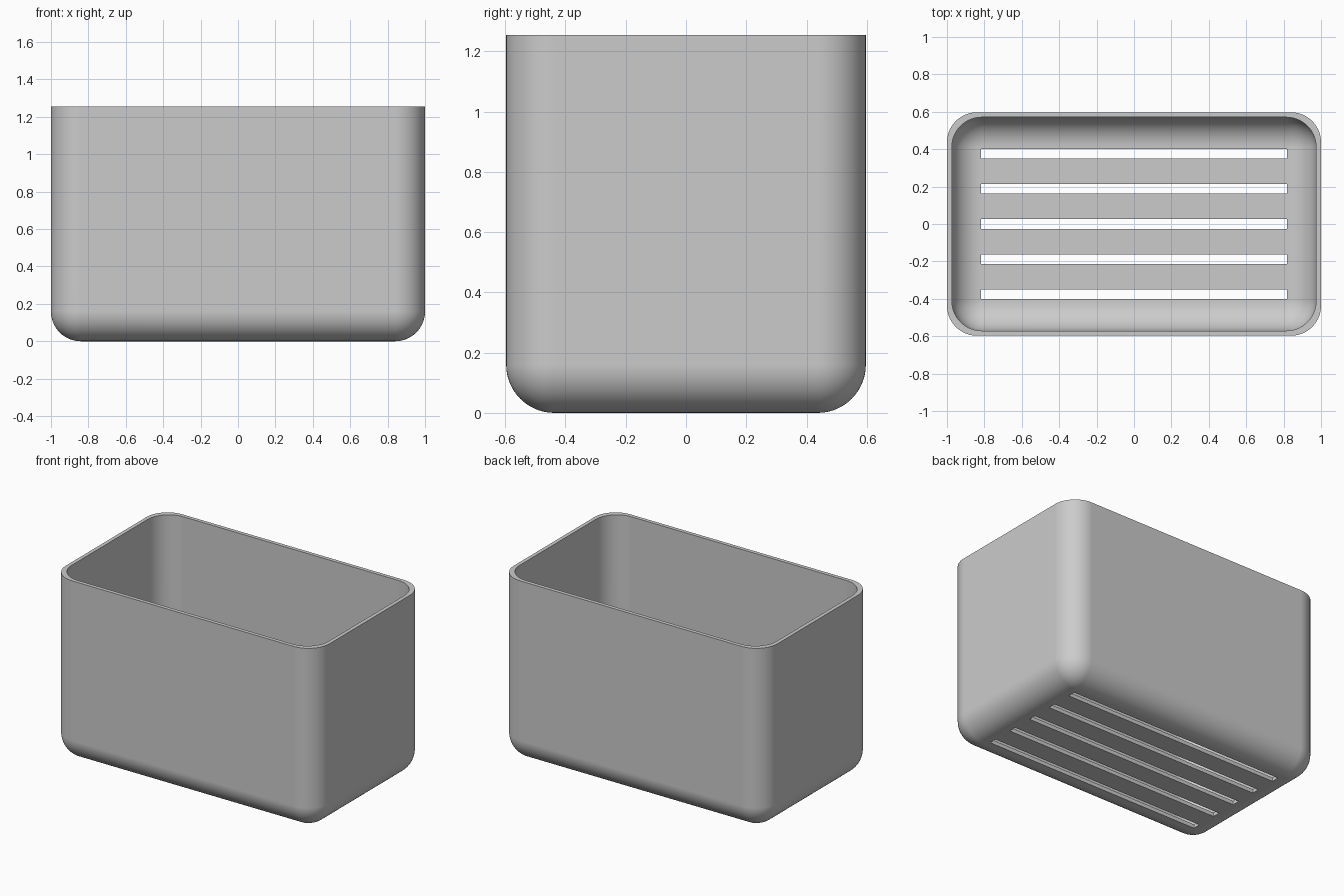
import bpy, bmesh, math
from mathutils import Matrix

HX, HY, HEIGHT = 1.0, 0.597, 1.255
WALL, RADIUS, STEPS = 0.026, 0.16, 14

if "Cube" in bpy.data.objects:
    bpy.data.objects.remove(bpy.data.objects["Cube"], do_unlink=True)

grey = bpy.data.materials.new("light grey")
grey.use_nodes = True
colour = (0.6, 0.6, 0.6, 1)
grey.diffuse_color = colour
grey.node_tree.nodes["Principled BSDF"].inputs["Base Color"].default_value = colour


def ring(bm, hx, hy, r, z):
    """Rounded rectangle whose corner centres stay fixed while r shrinks."""
    verts = []
    for k, (sx, sy) in enumerate([(1, 1), (-1, 1), (-1, -1), (1, -1)]):
        for i in range(STEPS + 1):
            a = math.pi / 2 * (k + i / STEPS)
            verts.append(bm.verts.new((sx * (hx - RADIUS) + r * math.cos(a),
                                       sy * (hy - RADIUS) + r * math.sin(a), z)))
    return verts


def shell_rings(bm, inset):
    """Rings from the flat bottom, round the fillet and up to the rim."""
    hx, hy = HX - inset, HY - inset
    rings = []
    for i in range(STEPS + 1):
        a = math.pi / 2 * i / STEPS
        rings.append(ring(bm, hx, hy, RADIUS * math.sin(a),
                          inset + RADIUS * (1 - math.cos(a))))
    rings.append(ring(bm, hx, hy, RADIUS, HEIGHT))
    return rings


# Open bin: outer skin, rim and inner skin in one loft
bm = bmesh.new()
rings = shell_rings(bm, 0) + shell_rings(bm, WALL)[::-1]
for low, high in zip(rings, rings[1:]):
    n = len(low)
    for j in range(n):
        bm.faces.new((low[j], low[(j + 1) % n], high[(j + 1) % n], high[j]))
bm.faces.new(rings[0][::-1])
bm.faces.new(rings[-1])
bmesh.ops.remove_doubles(bm, verts=bm.verts[:], dist=0.0001)
bmesh.ops.recalc_face_normals(bm, faces=bm.faces[:])
mesh = bpy.data.meshes.new("bin_body")
bm.to_mesh(mesh)
bm.free()
mesh.materials.append(grey)
body = bpy.data.objects.new("bin_body", mesh)
bpy.context.collection.objects.link(body)

# Cutter for the five drain slots in the floor
bm = bmesh.new()
for i in range(-2, 3):
    place = Matrix.Translation((0, i * 0.188, 0)) @ Matrix.Diagonal((1.636, 0.052, 0.2, 1))
    bmesh.ops.create_cube(bm, size=1, matrix=place)
mesh = bpy.data.meshes.new("slot_cutter")
bm.to_mesh(mesh)
bm.free()
mesh.materials.append(grey)
cutter = bpy.data.objects.new("slot_cutter", mesh)
bpy.context.collection.objects.link(cutter)
cutter.hide_render = True

# Cut the slots, then smooth the rounded surfaces
bpy.ops.object.select_all(action="DESELECT")
body.select_set(True)
bpy.context.view_layer.objects.active = body
cut = body.modifiers.new("slots", "BOOLEAN")
cut.operation, cut.solver, cut.object = "DIFFERENCE", "EXACT", cutter
bpy.ops.object.modifier_apply(modifier=cut.name)
bpy.data.objects.remove(cutter, do_unlink=True)
bpy.ops.object.shade_smooth_by_angle(angle=math.radians(30))
weighted = body.modifiers.new("flat_sides", "WEIGHTED_NORMAL")
weighted.keep_sharp = True
